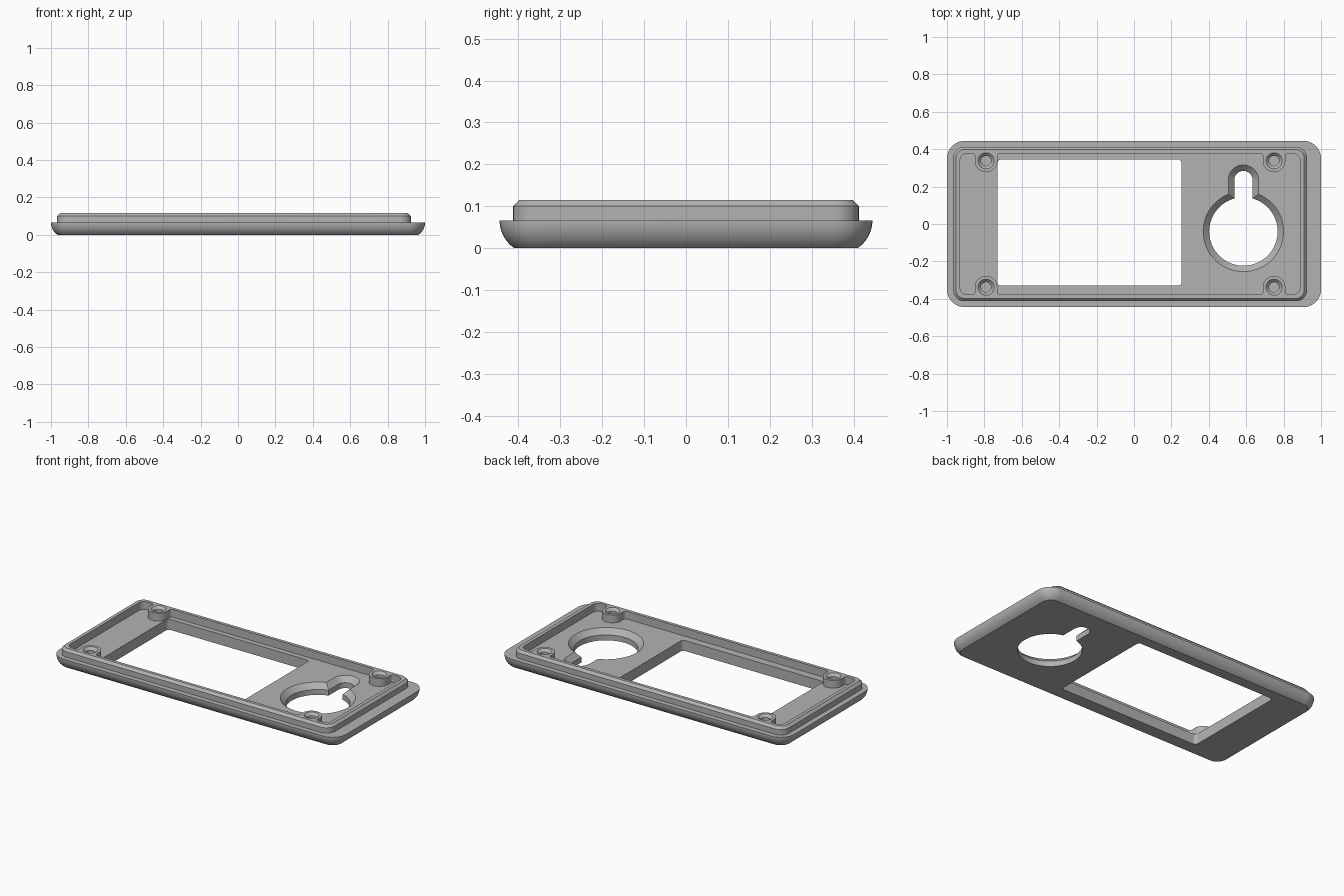
import bpy, bmesh, math
from mathutils import Vector

old = bpy.data.objects.get("Cube")
if old:
    bpy.data.objects.remove(old, do_unlink=True)

PLATE_TOP, LIP_TOP = 0.066, 0.115
LIP_X = -0.021          # the lip sits slightly off centre

grey = bpy.data.materials.new("plain grey")
grey.use_nodes = True
grey.diffuse_color = (0.45, 0.45, 0.45, 1)
grey.node_tree.nodes["Principled BSDF"].inputs["Base Color"].default_value = grey.diffuse_color


def rounded(corners, steps=8):
    """Outline from (x, y, radius) corners, each replaced by an arc."""
    out = []
    for i, (x, y, r) in enumerate(corners):
        p = Vector((x, y))
        a = (Vector(corners[i - 1][:2]) - p).normalized()
        b = (Vector(corners[(i + 1) % len(corners)][:2]) - p).normalized()
        centre = p + (a + b) * r            # corners are all square
        for k in range(steps + 1):
            t = k / steps * math.pi / 2
            out.append(centre - b * r * math.cos(t) - a * r * math.sin(t))
    return out


def rectangle(cx, cy, hx, hy, r):
    return rounded([(cx + sx * hx, cy + sy * hy, r)
                    for sx, sy in ((-1, -1), (1, -1), (1, 1), (-1, 1))])


def circle(cx, cy, r, n=32):
    return [Vector((cx + r * math.cos(k * math.tau / n), cy + r * math.sin(k * math.tau / n)))
            for k in range(n)]


def keyhole(grow):
    """Round opening joined to a round-ended slot, offset outward by grow."""
    cx, cy, slot_y = 0.585, -0.04, 0.235
    r, w = 0.183 + grow, 0.049 + grow
    gap = math.asin(w / r)
    out = []
    for k in range(49):
        t = math.pi / 2 + gap + k / 48 * (math.tau - 2 * gap)
        out.append(Vector((cx + r * math.cos(t), cy + r * math.sin(t))))
    for k in range(17):
        t = k / 16 * math.pi
        out.append(Vector((cx + w * math.cos(t), slot_y + w * math.sin(t))))
    return out


def loft(name, layers):
    """Closed solid through (outline, z) layers of equal point count."""
    bm = bmesh.new()
    rings = [[bm.verts.new((p.x, p.y, z)) for p in pts] for pts, z in layers]
    n = len(rings[0])
    for low, high in zip(rings, rings[1:]):
        for i in range(n):
            j = (i + 1) % n
            bm.faces.new((low[i], low[j], high[j], high[i]))
    bm.faces.new(rings[0][::-1])
    bm.faces.new(rings[-1])
    bmesh.ops.recalc_face_normals(bm, faces=bm.faces)
    me = bpy.data.meshes.new(name)
    bm.to_mesh(me)
    bm.free()
    me.materials.append(grey)
    ob = bpy.data.objects.new(name, me)
    bpy.context.collection.objects.link(ob)
    return ob


def combine(target, tool, operation):
    mod = target.modifiers.new(operation, 'BOOLEAN')
    mod.operation, mod.object, mod.solver = operation, tool, 'EXACT'
    bpy.context.view_layer.objects.active = target
    bpy.ops.object.modifier_apply(modifier=mod.name)
    bpy.data.objects.remove(tool, do_unlink=True)


# Plate with a rounded underside edge
layers = []
arc = 0.08
for k in range(9):
    z = PLATE_TOP * k / 8
    inset = arc - math.sqrt(arc ** 2 - (PLATE_TOP - z) ** 2)
    layers.append((rectangle(0, 0, 1 - inset, 0.445 - inset, 0.095 - inset), z))
body = loft("face_plate", layers)

# Raised lip with a chamfered top edge
lip = loft("lip", [(rectangle(LIP_X, 0, 0.946, 0.413, 0.06), 0.04),
                   (rectangle(LIP_X, 0, 0.946, 0.413, 0.06), 0.1),
                   (rectangle(LIP_X, 0, 0.931, 0.398, 0.045), LIP_TOP)])
combine(body, lip, 'UNION')

# Pocket inside the lip, leaving four screw bosses standing
HX, HY, BOSS_X, BOSS_Y, BOSS_R = 0.909, 0.378, 0.77, 0.338, 0.06
side = [(-HX, -HY, 0.04)]
for bx in (-BOSS_X, BOSS_X):
    inner = BOSS_R - BOSS_Y
    side += [(bx - BOSS_R, -HY, 0.015), (bx - BOSS_R, inner, 0.058),
             (bx + BOSS_R, inner, 0.058), (bx + BOSS_R, -HY, 0.015)]
side.append((HX, -HY, 0.04))
outline = side + [(-x, -y, r) for x, y, r in side]
outline = [(x + LIP_X, y, r) for x, y, r in outline]
pocket = rounded(outline)
combine(body, loft("pocket", [(pocket, PLATE_TOP), (pocket, 0.2)]), 'DIFFERENCE')

# Display window
window = rectangle(-0.2375, 0.0075, 0.4925, 0.3375, 0.02)
combine(body, loft("window", [(window, -0.1), (window, 0.2)]), 'DIFFERENCE')

# Keyhole opening, chamfered on the inner face
combine(body, loft("keyhole", [(keyhole(0), -0.1), (keyhole(0), 0.034),
                               (keyhole(0.032), PLATE_TOP), (keyhole(0.032), 0.09)]),
        'DIFFERENCE')

# Blind countersunk screw holes in the bosses
for sx in (-1, 1):
    for sy in (-1, 1):
        x, y = LIP_X + sx * BOSS_X, sy * BOSS_Y
        hole = loft("screw_hole", [(circle(x, y, 0.027), 0.05),
                                   (circle(x, y, 0.027), 0.099),
                                   (circle(x, y, 0.043), LIP_TOP),
                                   (circle(x, y, 0.043), 0.15)])
        combine(body, hole, 'DIFFERENCE')

bpy.ops.object.select_all(action='DESELECT')
body.select_set(True)
bpy.context.view_layer.objects.active = body
bpy.ops.object.shade_smooth_by_angle(angle=math.radians(30))
